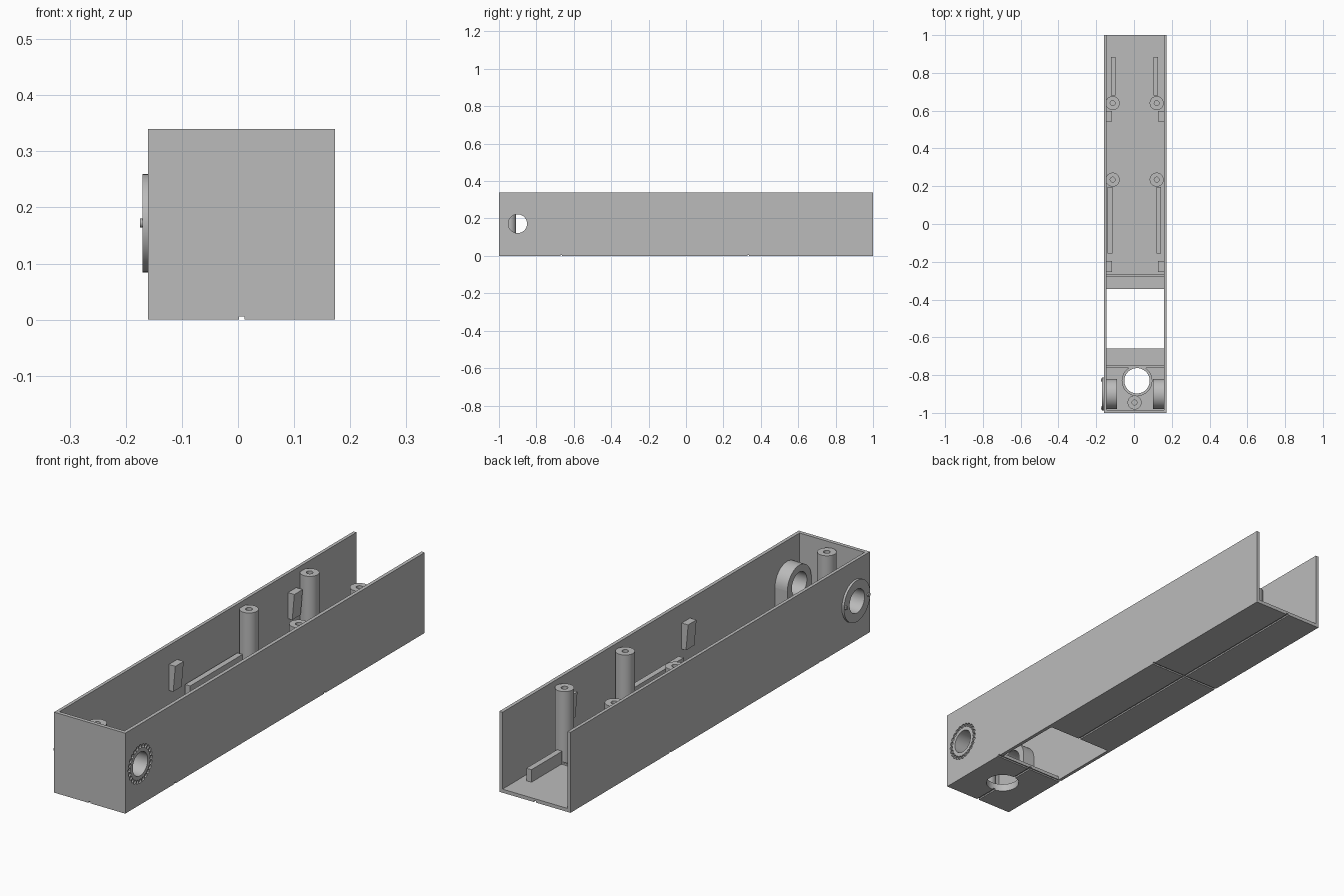
import bpy, bmesh, math
from mathutils import Matrix, Vector

if "Cube" in bpy.data.objects:
    bpy.data.objects.remove(bpy.data.objects["Cube"], do_unlink=True)

grey = bpy.data.materials.new("plain grey")
grey.use_nodes = True
colour = (0.5, 0.5, 0.5, 1)
grey.diffuse_color = colour
grey.node_tree.nodes["Principled BSDF"].inputs["Base Color"].default_value = colour


def finish(name, bm):
    mesh = bpy.data.meshes.new(name)
    bm.to_mesh(mesh)
    bm.free()
    mesh.materials.append(grey)
    ob = bpy.data.objects.new(name, mesh)
    bpy.context.scene.collection.objects.link(ob)
    return ob


def box(name, lo, hi):
    lo, hi = Vector(lo), Vector(hi)
    bm = bmesh.new()
    bmesh.ops.create_cube(bm, size=1, matrix=Matrix.Translation((lo + hi) / 2) @ Matrix.Diagonal((*(hi - lo), 1)))
    return finish(name, bm)


def rod(name, start, length, radius, axis="Z", sides=48):
    """Cylinder from start along +axis."""
    turn = Matrix.Rotation(math.pi / 2, 4, "Y") if axis == "X" else Matrix.Identity(4)
    bm = bmesh.new()
    bmesh.ops.create_cone(bm, cap_ends=True, segments=sides, radius1=radius, radius2=radius, depth=length,
                          matrix=Matrix.Translation(start) @ turn @ Matrix.Translation((0, 0, length / 2)))
    return finish(name, bm)


def combine(ob, tools, operation="DIFFERENCE"):
    """Apply each tool to the object, then remove the tool."""
    for tool in tools:
        mod = ob.modifiers.new("shape", "BOOLEAN")
        mod.operation, mod.solver, mod.object = operation, "EXACT", tool
        bpy.context.view_layer.update()
        result = bpy.data.meshes.new_from_object(ob.evaluated_get(bpy.context.evaluated_depsgraph_get()))
        ob.modifiers.clear()
        ob.data = result
        bpy.data.objects.remove(tool, do_unlink=True)
    return ob


LEFT, RIGHT = -0.16, 0.173          # outer side walls
IN_L, IN_R = -0.146, 0.158          # inner side walls
FLOOR, TOP = 0.015, 0.34
MID = (LEFT + RIGHT) / 2
AXLE_Y, AXLE_Z, BORE = -0.9, 0.172, 0.05
HOLE_X, HOLE_Y = 0.016, -0.83

# Open channel housing with a floor window, round openings and underside grooves
housing = box("housing", (LEFT, -1, 0), (RIGHT, 1, TOP))
cutters = [
    box("cavity", (IN_L, -0.984, FLOOR), (IN_R, 1.1, 0.5)),
    box("window", (IN_L, -0.66, -0.1), (IN_R, -0.345, 0.1)),
    rod("floor_hole", (HOLE_X, HOLE_Y, -0.1), 0.2, 0.067),
    rod("axle_bore", (-0.3, AXLE_Y, AXLE_Z), 0.6, BORE, "X"),
    box("long_groove", (MID - 0.005, -1.1, -0.1), (MID + 0.005, 1.1, 0.006)),
]
for y in (-0.667, 0.333):
    cutters.append(box("cross_groove", (-0.3, y - 0.005, -0.1), (0.3, y + 0.005, 0.006)))

# Ring of indexing dimples around the bore on the left wall
for i in range(24):
    a = math.tau * i / 24
    cutters.append(rod("dimple", (RIGHT - 0.007, AXLE_Y + 0.073 * math.cos(a), AXLE_Z + 0.073 * math.sin(a)),
                       0.05, 0.0085, "X", 12))
combine(housing, cutters)

# Arched bearing blocks inside both side walls
for side, x0, x1 in (("right", IN_L - 0.003, -0.09), ("left", 0.1, IN_R + 0.003)):
    block = rod(side + "_bearing_block", (x0, AXLE_Y, AXLE_Z), x1 - x0, 0.08, "X")
    leg = box("leg", (x0, AXLE_Y - 0.08, FLOOR - 0.003), (x1, AXLE_Y + 0.08, AXLE_Z))
    combine(block, [leg], "UNION")
    combine(block, [rod("bore", (-0.3, AXLE_Y, AXLE_Z), 0.6, BORE, "X")])

# Raised hub disc with two locating pins on the right wall
hub = rod("hub_disc", (-0.17, AXLE_Y, AXLE_Z), 0.012, 0.0875, "X")
combine(hub, [rod("bore", (-0.3, AXLE_Y, AXLE_Z), 0.6, BORE, "X")])
for y in (-0.075, 0.075):
    rod("locating_pin", (-0.175, AXLE_Y + y, AXLE_Z), 0.008, 0.008, "X", 16)

# Screw posts with blind holes
posts = [(x, y) for x in (-0.113, 0.12) for y in (0.235, 0.64)] + [(0.003, -0.945)]
for x, y in posts:
    post = rod("screw_post", (x, y, FLOOR - 0.003), 0.305, 0.037)
    combine(post, [rod("screw_hole", (x, y, 0.2), 0.2, 0.013, sides=24)])

# Collar around the floor opening
collar = rod("floor_collar", (HOLE_X, HOLE_Y, FLOOR - 0.003), 0.02, 0.081)
combine(collar, [rod("opening", (HOLE_X, HOLE_Y, -0.1), 0.2, 0.067)])

# Paired guide rails along the floor
for x in (-0.111, 0.115):
    box("rear_rail", (x - 0.012, 0.68, FLOOR - 0.003), (x + 0.012, 0.885, 0.068))
for x in (-0.127, 0.131):
    box("middle_rail", (x - 0.012, -0.155, FLOOR - 0.003), (x + 0.012, 0.195, 0.14))

# Low cross ribs
for y in (-0.755, -0.272):
    box("cross_rib", (IN_L - 0.003, y - 0.007, FLOOR - 0.003), (IN_R + 0.003, y + 0.007, 0.03))
box("rear_cross_rib", (-0.1, 0.677, FLOOR - 0.003), (0.105, 0.685, 0.022))

# Wedge-shaped catches on the side walls
for wall, inward in ((IN_L, 1), (IN_R, -1)):
    for y in (-0.225, 0.57):
        catch = box("side_catch", (wall - 0.003, y - 0.028, 0.15), (wall + 0.003, y + 0.028, 0.26))
        for v in catch.data.vertices:
            if (v.co.x - wall) * inward > 0:
                v.co.x = wall + inward * (0.03 if v.co.z > 0.2 else 0.02)

# Smooth the round parts and keep edges crisp
for ob in bpy.context.scene.objects:
    ob.select_set(ob.type == "MESH")
bpy.context.view_layer.objects.active = housing
bpy.ops.object.shade_smooth_by_angle(angle=math.radians(30))
